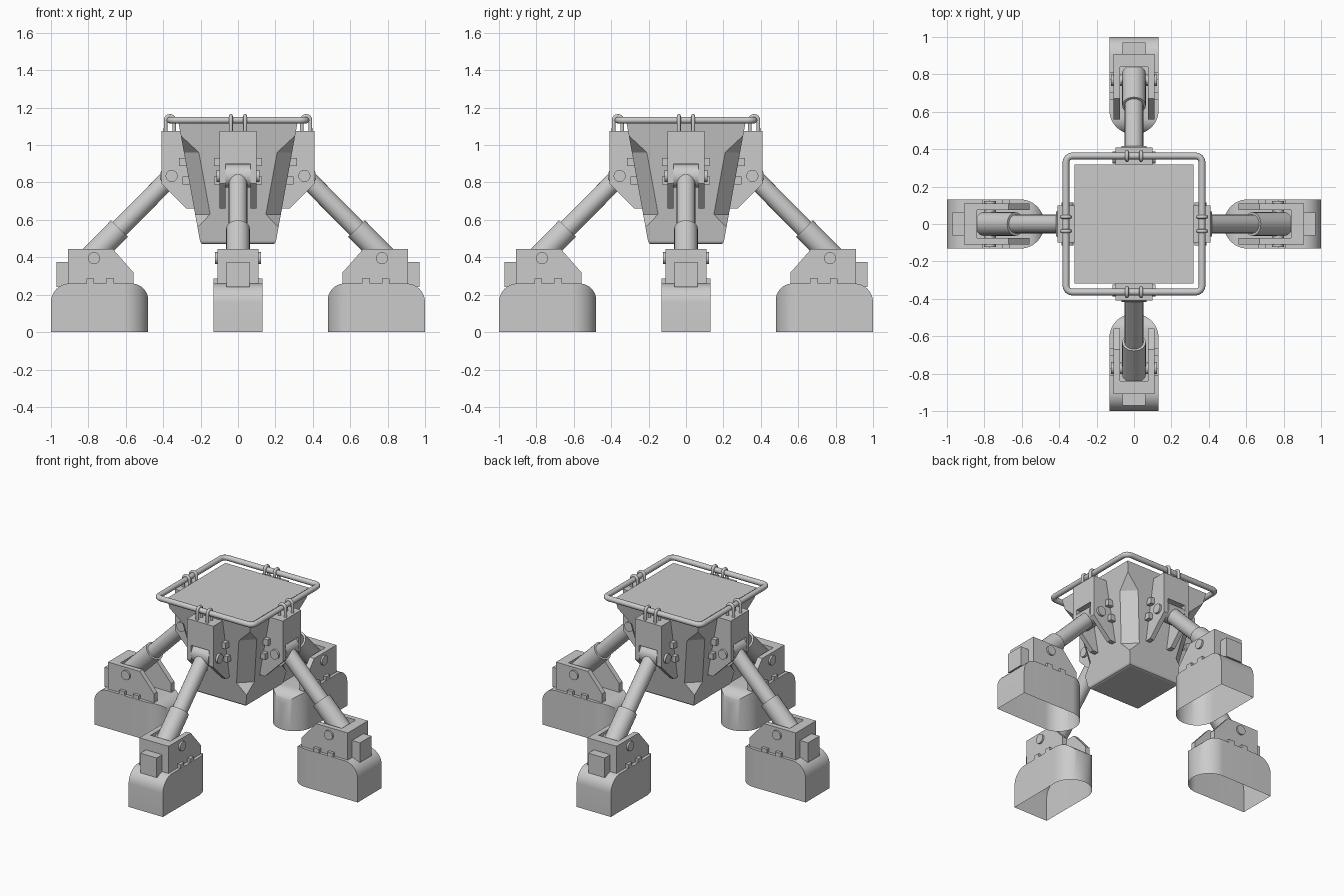
import bpy, bmesh
from math import pi, sin, cos, radians
from mathutils import Vector, Matrix

cube = bpy.data.objects.get("Cube")
if cube:
    bpy.data.objects.remove(cube, do_unlink=True)

grey = bpy.data.materials.new("plain grey")
grey.use_nodes = True
COLOUR = (0.6, 0.6, 0.6, 1)
grey.diffuse_color = COLOUR
grey.node_tree.nodes["Principled BSDF"].inputs["Base Color"].default_value = COLOUR


def finish(name, bm, copies=4, smooth=False):
    """Make a mesh and place it around the centre in quarter turns."""
    bmesh.ops.recalc_face_normals(bm, faces=bm.faces)
    mesh = bpy.data.meshes.new(name)
    bm.to_mesh(mesh)
    bm.free()
    mesh.materials.append(grey)
    for i in range(copies):
        ob = bpy.data.objects.new(name, mesh)
        ob.rotation_euler.z = i * pi / 2
        bpy.context.collection.objects.link(ob)
    if smooth:
        bpy.ops.object.select_all(action='DESELECT')
        ob.select_set(True)
        bpy.context.view_layer.objects.active = ob
        bpy.ops.object.shade_smooth_by_angle(angle=radians(35))


def add_box(bm, x, y, z):
    """Box from three (low, high) ranges."""
    mid = Vector([(a + b) / 2 for a, b in (x, y, z)])
    size = [b - a for a, b in (x, y, z)]
    bmesh.ops.create_cube(bm, size=1, matrix=Matrix.Translation(mid) @ Matrix.Diagonal((*size, 1)))


def add_rod(bm, a, b, r, sides=24):
    a, b = Vector(a), Vector(b)
    turn = (b - a).to_track_quat('Z', 'Y').to_matrix().to_4x4()
    bmesh.ops.create_cone(bm, cap_ends=True, segments=sides, radius1=r, radius2=r,
                          depth=(b - a).length, matrix=Matrix.Translation((a + b) / 2) @ turn)


def add_plate(bm, profile, y0, y1):
    """Extrude an x-z profile along y."""
    face = bm.faces.new([bm.verts.new((x, y0, z)) for x, z in profile])
    new = bmesh.ops.extrude_face_region(bm, geom=[face])["geom"]
    bmesh.ops.translate(bm, vec=(0, y1 - y0, 0), verts=[v for v in new if isinstance(v, bmesh.types.BMVert)])


def add_bolts(bm, places, y0, y1, r):
    for x, z in places:
        for s in (-1, 1):
            add_box(bm, (x - r, x + r), sorted((s * y0, s * y1)), (z - r, z + r))


def wire(name, points, radius, cyclic=False, copies=1):
    curve = bpy.data.curves.new(name, 'CURVE')
    curve.dimensions = '3D'
    curve.bevel_depth, curve.bevel_resolution = radius, 4
    curve.use_fill_caps = True
    line = curve.splines.new('POLY')
    line.points.add(len(points) - 1)
    for p, co in zip(line.points, points):
        p.co = (*co, 1)
    line.use_cyclic_u = cyclic
    curve.materials.append(grey)
    for i in range(copies):
        ob = bpy.data.objects.new(name, curve)
        ob.rotation_euler.z = i * pi / 2
        bpy.context.collection.objects.link(ob)


# Tapered body with a faceted cut along each corner
BOTTOM, TOP, CUT = 0.47, 1.12, 0.08


def half(z):
    return 0.2 + 0.118 * (z - BOTTOM) / (TOP - BOTTOM)


bm = bmesh.new()
corners = []
for i in range(4):
    spin = Matrix.Rotation(i * pi / 2, 3, 'Z')

    def vert(z, dx=0, dy=0):
        return bm.verts.new(spin @ Vector((half(z) - dx, half(z) - dy, z)))
    corners.append(dict(
        edge=[vert(z) for z in (TOP, 1.05, 0.56, BOTTOM)],
        before=[vert(z, 0, CUT) for z in (0.96, 0.63)],
        after=[vert(z, CUT, 0) for z in (0.96, 0.63)]))
for i, a in enumerate(corners):
    b = corners[(i + 1) % 4]
    left = [*a["edge"][:2], *a["after"], *a["edge"][2:]]
    right = [*b["edge"][:2], *b["before"], *b["edge"][2:]]
    bm.faces.new(left + right[::-1])
    bm.faces.new([a["before"][0], a["before"][1], a["after"][1], a["after"][0]])
    bm.faces.new([a["edge"][1], a["before"][0], a["after"][0]])
    bm.faces.new([a["edge"][2], a["before"][1], a["after"][1]])
bm.faces.new([c["edge"][0] for c in corners])
bm.faces.new([c["edge"][3] for c in corners])
low = [e for e in bm.edges if all(v.co.z < BOTTOM + 0.001 for v in e.verts)]
bmesh.ops.bevel(bm, geom=low, offset=0.015, segments=2, affect='EDGES', profile=0.5)
finish("body", bm, copies=1)

# Rail around the top
rail, R = [], 0.035
for i in range(4):
    for k in range(7):
        t = i * pi / 2 + k * pi / 12
        c = Matrix.Rotation(i * pi / 2, 3, 'Z') @ Vector((0.364 - R, 0.364 - R, 1.133))
        rail.append(c + Vector((R * cos(t), R * sin(t), 0)))
wire("top_rail", rail, 0.018, cyclic=True)

# Hooks that hold the rail
for y in (-0.038, 0.038):
    arch = [(0.364 + 0.023 * cos(k * pi / 8), y, 1.133 + 0.023 * sin(k * pi / 8)) for k in range(9)]
    wire("rail_hook", [(0.387, y, 1.06), *arch, (0.341, y, 1.06)], 0.01, copies=4)

# Hip brackets: a solid head with two cheek plates
bm = bmesh.new()
cheek = [(0.41, 1.075), (0.29, 1.075), (0.2, 0.66), (0.275, 0.66), (0.41, 0.795)]
for s in (-1, 1):
    add_plate(bm, cheek, s * 0.068, s * 0.1)
add_box(bm, (0.27, 0.41), (-0.068, 0.068), (0.9, 1.075))
finish("hip_bracket", bm)
bm = bmesh.new()
add_bolts(bm, [(0.295, 0.91), (0.275, 0.81)], 0.09, 0.128, 0.021)
finish("hip_bolts", bm)

# Legs: thin upper tube, thicker sleeve, knuckles and pins
hip, ankle = Vector((0.355, 0, 0.835)), Vector((0.79, 0, 0.395))
bm = bmesh.new()
add_rod(bm, hip, ankle, 0.05)
add_rod(bm, hip + Vector((0, -0.066, 0)), hip + Vector((0, 0.066, 0)), 0.062)
finish("leg_tube", bm, smooth=True)
bm = bmesh.new()
add_rod(bm, hip.lerp(ankle, 0.64), ankle + Vector((0.015, 0, -0.015)), 0.063)
finish("leg_sleeve", bm, smooth=True)
for name, x, z, y in (("hip_pin", 0.355, 0.835, 0.115), ("ankle_pin", 0.77, 0.395, 0.122)):
    bm = bmesh.new()
    add_rod(bm, (x, -y, z), (x, y, z), 0.032)
    finish(name, bm, smooth=True)

# Ankle brackets: two side plates, an end wall and an end block
bm = bmesh.new()
side = [(0.91, 0.25), (0.91, 0.445), (0.67, 0.445), (0.56, 0.32), (0.56, 0.25)]
for s in (-1, 1):
    add_plate(bm, side, s * 0.075, s * 0.11)
add_box(bm, (0.84, 0.91), (-0.075, 0.075), (0.25, 0.445))
add_box(bm, (0.9, 0.97), (-0.062, 0.062), (0.24, 0.375))
finish("ankle_bracket", bm)
bm = bmesh.new()
add_bolts(bm, [(0.685, 0.265), (0.79, 0.265)], 0.1, 0.13, 0.021)
finish("ankle_bolts", bm)

# Feet: open-bottomed shells, round at the inner end, flat at the outer end
W, H, ROUND, OUTER = 0.13, 0.26, 0.09, 0.1
stations = []
for k in range(13):
    t = k * pi / 24
    x = 0.61 - W * cos(t)
    d = max(0, 0.48 + ROUND - x)
    stations.append((x, W * sin(t) + 0.002, H - ROUND + (ROUND ** 2 - d ** 2) ** 0.5))
for k in range(9):
    t = k * pi / 16
    stations.append((1 - OUTER + OUTER * sin(t), W, H - OUTER + OUTER * cos(t)))
bm = bmesh.new()
ribs = [[bm.verts.new(p) for p in ((x, -w, 0), (x, -w, h), (x, w, h), (x, w, 0))] for x, w, h in stations]
for a, b in zip(ribs, ribs[1:]):
    for j in range(3):
        bm.faces.new((a[j], b[j], b[j + 1], a[j + 1]))
bm.faces.new(ribs[0])
bm.faces.new(ribs[-1])
finish("foot", bm, smooth=True)
